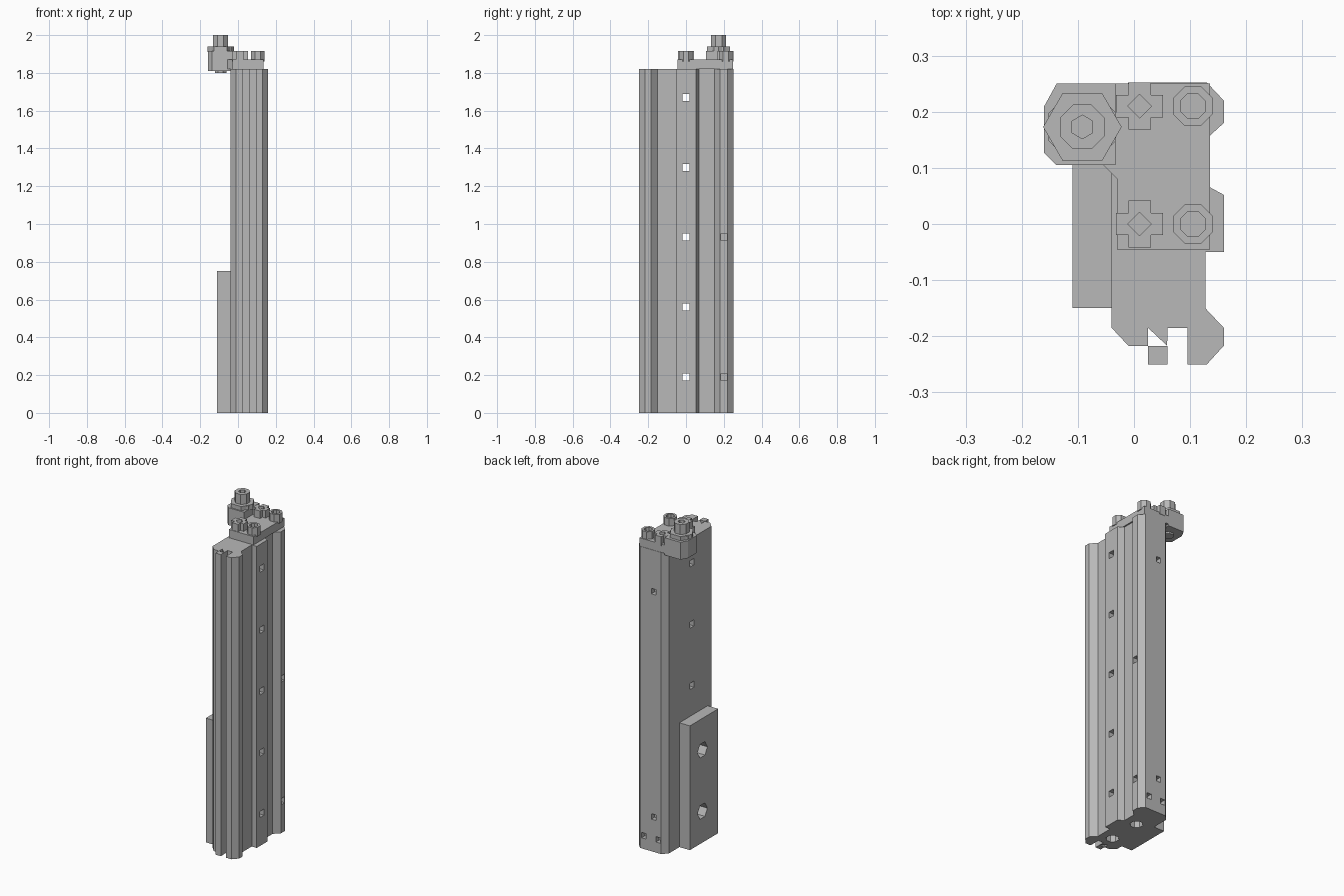
import bpy, bmesh, math
from mathutils import Vector

old = bpy.data.objects.get("Cube")
if old:
    bpy.data.objects.remove(old, do_unlink=True)

grey = bpy.data.materials.new("machined grey")
grey.use_nodes = True
grey.diffuse_color = (0.48, 0.48, 0.48, 1)
grey.node_tree.nodes["Principled BSDF"].inputs["Base Color"].default_value = (0.48, 0.48, 0.48, 1)


def prism(name, outline, z0, z1):
    """Extrude a flat outline from z0 to z1."""
    bm = bmesh.new()
    face = bm.faces.new([bm.verts.new((x, y, z0)) for x, y in outline])
    top = bmesh.ops.extrude_face_region(bm, geom=[face])
    verts = [v for v in top["geom"] if isinstance(v, bmesh.types.BMVert)]
    bmesh.ops.translate(bm, verts=verts, vec=(0, 0, z1 - z0))
    bmesh.ops.recalc_face_normals(bm, faces=bm.faces)
    mesh = bpy.data.meshes.new(name)
    bm.to_mesh(mesh)
    bm.free()
    mesh.materials.append(grey)
    ob = bpy.data.objects.new(name, mesh)
    bpy.context.collection.objects.link(ob)
    return ob


def ngon(x, y, r, sides, turn=0.0):
    return [(x + r * math.cos(math.tau * (i + turn) / sides),
             y + r * math.sin(math.tau * (i + turn) / sides)) for i in range(sides)]


def rect(x0, x1, y0, y1):
    return [(x0, y0), (x1, y0), (x1, y1), (x0, y1)]


def block(name, x, y, z, sx, sy, sz):
    return prism(name, rect(x - sx / 2, x + sx / 2, y - sy / 2, y + sy / 2),
                 z - sz / 2, z + sz / 2)


def cut(target, cutters):
    """Subtract the cutters from the target and discard them."""
    bpy.context.view_layer.objects.active = target
    for c in cutters:
        mod = target.modifiers.new("cut", 'BOOLEAN')
        mod.operation, mod.solver, mod.object = 'DIFFERENCE', 'EXACT', c
        bpy.ops.object.modifier_apply(modifier=mod.name)
        bpy.data.objects.remove(c, do_unlink=True)


# Extruded rail with its side grooves and front slot
body = prism("rail_body", [
    (-.04, -.185), (-.01, -.217), (.025, -.217), (.025, -.185), (.059, -.217),
    (.06, -.185), (.095, -.185), (.095, -.25), (.13, -.25), (.16, -.217),
    (.16, -.185), (.127, -.15), (.127, -.05), (.16, -.05), (.16, .052),
    (.127, .07), (.127, .15), (.16, .18), (.16, .22), (.13, .252),
    (-.01, .252), (-.04, .22)], 0, 1.82)
prism("slot_lip", rect(.025, .06, -.25, -.217), 0, 1.82)

pitch = [.19 + .37 * i for i in range(5)]
holes = [block("hole", 0, 0, z, .6, .037, .037) for z in pitch]
holes += [block("hole", .16, .2, z, .06, .032, .037) for z in (pitch[0], pitch[2])]
holes += [block("hole", x, .25, z, .03, .06, .033)
          for x, z in ((.04, .21), (.04, 1.57), (.105, .08), (.01, .08))]
holes += [prism("bore", ngon(.05, y, .036, 8, .5), -.05, .06) for y in (-.12, .08)]
cut(body, holes)

# Mounting plate on the side, with two wide holes
mount = prism("mounting_plate", rect(-.11, -.04, -.15, .12), 0, .75)
wide = []
for z in pitch[:2]:
    c = prism("wide_hole", ngon(0, 0, .047, 6, .5), -.05, .05)
    c.data.transform(c.matrix_world.Rotation(math.pi / 2, 4, 'Y'))
    c.data.transform(c.matrix_world.Translation(Vector((-.08, 0, z))))
    wide.append(c)
cut(mount, wide)

# End cap and the overhanging connector bracket
prism("end_cap", [(-.03, -.045), (.135, -.045), (.135, .25), (-.055, .25),
                  (-.055, .105), (-.03, .08)], 1.82, 1.87)
prism("connector_bracket", [(-.138, .105), (-.033, .105), (-.033, .25), (-.138, .25),
                            (-.16, .21), (-.16, .127)], 1.81, 1.915)

# Cross-shaped and round fasteners on the cap
for row, y in (("front", 0), ("back", .21)):
    a, b = .042, .02
    corner = [(a, b), (b, b), (b, a)]
    cross = []
    for q in range(4):
        for px, py in corner:
            for _ in range(q):
                px, py = -py, px
            cross.append((.01 + px, y + py))
    stud = prism(row + "_cross_stud", cross, 1.86, 1.915)
    cut(stud, [prism("socket", ngon(.01, y, .021, 4), 1.875, 1.95)])
    screw = prism(row + "_screw", ngon(.105, y, .038, 8, .5), 1.86, 1.915)
    cut(screw, [prism("socket", ngon(.105, y, .024, 8, .5), 1.875, 1.95)])

# Connector: underside boss, hex flange, collar, and hollow stem
cx, cy = -.092, .173
prism("connector_boss", ngon(cx, cy, .033, 8, .5), 1.8, 1.82)
prism("connector_flange", ngon(cx, cy, .07, 6), 1.91, 1.94)
prism("connector_collar", ngon(cx, cy, .065, 8, .5), 1.91, 1.936)
stem = prism("connector_stem", ngon(cx, cy, .043, 8, .5), 1.93, 2.0)
cut(stem, [prism("socket", ngon(cx, cy, .021, 6, .5), 1.96, 2.05)])
